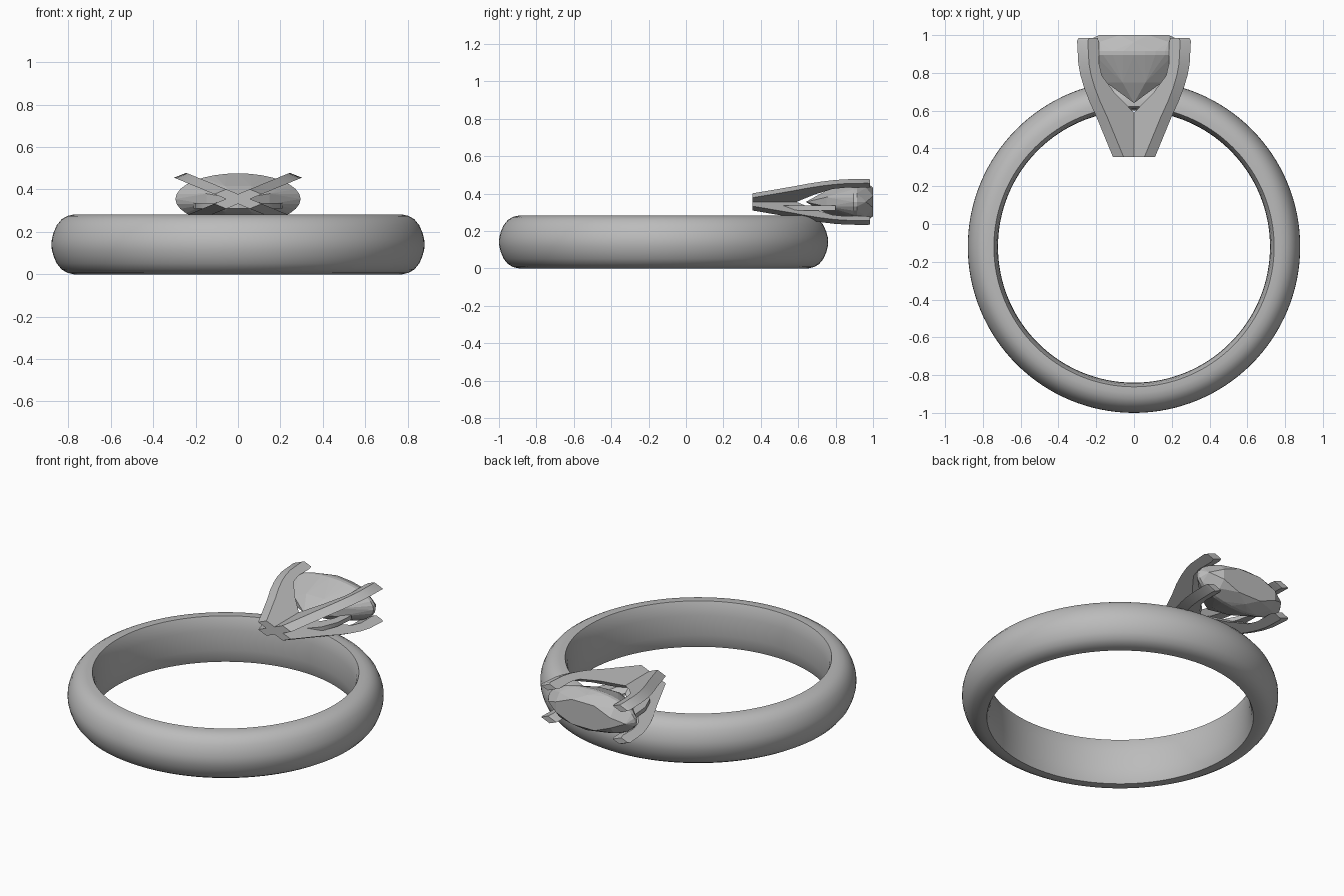
import bpy, bmesh, math
from mathutils import Vector

cube = bpy.data.objects.get("Cube")
if cube:
    bpy.data.objects.remove(cube, do_unlink=True)

metal = bpy.data.materials.new("soft grey")
metal.use_nodes = True
GREY = (0.5, 0.5, 0.5, 1)
metal.diffuse_color = GREY
metal.node_tree.nodes["Principled BSDF"].inputs["Base Color"].default_value = GREY

SETTING_Z, SQUASH = 0.355, 0.41   # the setting is a flattened circle
BAND_Y = -0.12


def finish(name, bm, smooth_angle=None):
    bmesh.ops.recalc_face_normals(bm, faces=bm.faces)
    mesh = bpy.data.meshes.new(name)
    bm.to_mesh(mesh)
    bm.free()
    mesh.materials.append(metal)
    obj = bpy.data.objects.new(name, mesh)
    bpy.context.collection.objects.link(obj)
    if smooth_angle:
        bpy.ops.object.select_all(action='DESELECT')
        obj.select_set(True)
        bpy.context.view_layer.objects.active = obj
        bpy.ops.object.shade_smooth_by_angle(angle=math.radians(smooth_angle))
    return obj


def in_setting(a, b, height):
    """Circular setting coordinates to the squashed, backward-facing frame."""
    return Vector((a, height, SETTING_Z + SQUASH * b))


def extrude_outline(bm, points, offset):
    face = bm.faces.new([bm.verts.new(p) for p in points])
    new = bmesh.ops.extrude_face_region(bm, geom=[face])["geom"]
    bmesh.ops.translate(bm, vec=offset,
                        verts=[v for v in new if isinstance(v, bmesh.types.BMVert)])


# Band: rounded outside, gently convex inside, creased at the inner rims
bm = bmesh.new()
half = [(0.72, 0.0), (0.722, 0.06), (0.73, 0.11), (0.742, 0.141), (0.775, 0.141),
        (0.805, 0.134), (0.832, 0.118), (0.855, 0.09), (0.87, 0.055), (0.878, 0.025)]
section = half + [(0.88, 0.0)] + [(r, -z) for r, z in reversed(half[1:])]
SEGMENTS = 128
rings = []
for i in range(SEGMENTS):
    t = math.tau * i / SEGMENTS
    rings.append([bm.verts.new((r * math.cos(t), BAND_Y + r * math.sin(t), 0.141 + z))
                  for r, z in section])
for i, ring in enumerate(rings):
    following = rings[(i + 1) % SEGMENTS]
    for j in range(len(section)):
        k = (j + 1) % len(section)
        bm.faces.new((ring[j], ring[k], following[k], following[j]))
finish("band", bm, 40)

# Four prongs: a curved claw profile on each diagonal
claw = [(0, 0.355), (0.118, 0.355), (0.243, 0.57), (0.295, 0.65), (0.335, 0.725),
        (0.362, 0.79), (0.377, 0.85), (0.386, 0.97), (0.375, 0.985), (0.312, 0.985),
        (0.302, 0.96), (0.302, 0.85), (0.28, 0.785), (0.18, 0.69), (0.04, 0.59), (0, 0.56)]
WIDTH = 0.08
for side, sx in (("left", 1), ("right", -1)):
    for level, sz in (("upper", 1), ("lower", -1)):
        out = Vector((sx, sz)).normalized()
        across = Vector((-out.y, out.x)) * WIDTH / 2
        bm = bmesh.new()
        points = [in_setting(*(out * r - across), h) for r, h in claw]
        extrude_outline(bm, points, Vector((2 * across.x, 0, 2 * across.y * SQUASH)))
        finish(f"{level}_{side}_prong", bm, 30)

# Gallery rail: a thin curved cradle under the stone
bm = bmesh.new()
outer = [(0, 0.48), (0.09, 0.505), (0.16, 0.58), (0.2, 0.68), (0.21, 0.8)]
inner = [(0.17, 0.8), (0.15, 0.71), (0.11, 0.635), (0.06, 0.59), (0, 0.575)]
outline = outer + inner + [(-x, y) for x, y in inner[-2::-1]] + [(-x, y) for x, y in outer[:0:-1]]
extrude_outline(bm, [Vector((x, y, 0.31)) for x, y in outline], Vector((0, 0, 0.025)))
finish("gallery_rail", bm, 30)

# Stone: table, crown, girdle and pavilion facets from one convex hull
bm = bmesh.new()
tiers = [(8, 0.2, 1.0, 0.5), (8, 0.262, 0.963, 0), (32, 0.295, 0.915, 0),
         (32, 0.295, 0.895, 0), (8, 0.16, 0.75, 0.5)]
for count, radius, height, turn in tiers:
    for i in range(count):
        t = math.tau * (i + turn) / count
        bm.verts.new(in_setting(radius * math.cos(t), radius * math.sin(t), height))
bm.verts.new(in_setting(0, 0, 0.64))
bmesh.ops.convex_hull(bm, input=bm.verts)
bmesh.ops.dissolve_limit(bm, angle_limit=math.radians(1), verts=bm.verts, edges=bm.edges)
finish("stone", bm)
